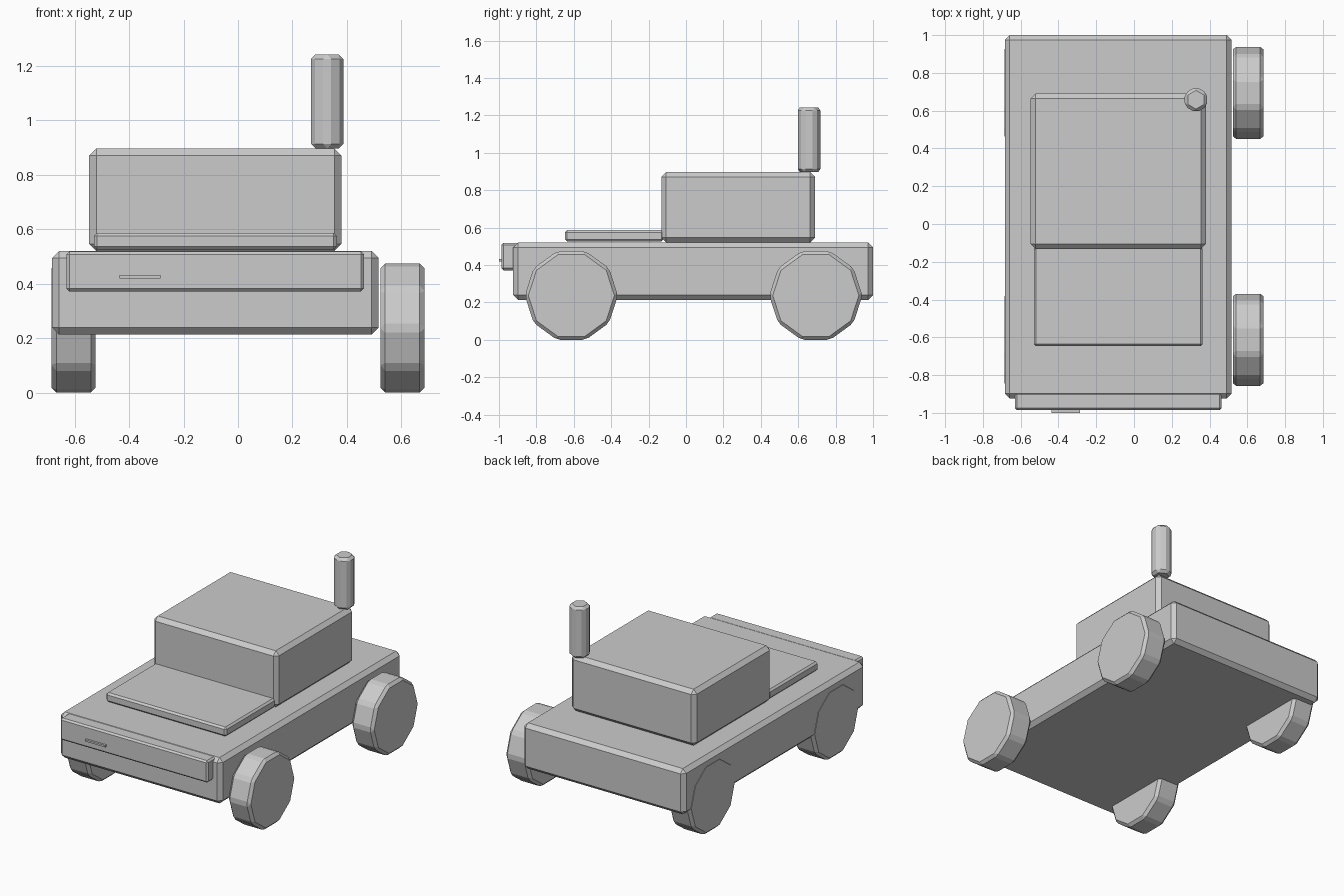
import bpy, math
from mathutils import Matrix

if "Cube" in bpy.data.objects:
    bpy.data.objects.remove(bpy.data.objects["Cube"])


def finish(obj, name, bevel):
    obj.name = name
    if bevel:
        m = obj.modifiers.new("Chamfer", 'BEVEL')
        m.width = bevel
        m.segments = 1
        m.limit_method = 'ANGLE'
        m.angle_limit = math.radians(30)
    return obj


def box(name, lo, hi, bevel):
    bpy.ops.mesh.primitive_cube_add(size=1)
    o = bpy.context.object
    center = [(a + b) / 2 for a, b in zip(lo, hi)]
    size = [b - a for a, b in zip(lo, hi)]
    o.data.transform(Matrix.Translation(center) @ Matrix.Diagonal((*size, 1)))
    return finish(o, name, bevel)


def prism(name, sides, radius, depth, center, rot, bevel):
    bpy.ops.mesh.primitive_cylinder_add(vertices=sides, radius=radius, depth=depth)
    o = bpy.context.object
    o.data.transform(Matrix.Translation(center) @ rot)
    return finish(o, name, bevel)


# Body and cabin (offset to the left of the wheel track)
box("chassis", (-0.684, -0.924, 0.213), (0.517, 1.0, 0.52), 0.026)
box("cabin", (-0.547, -0.132, 0.52), (0.38, 0.69, 0.897), 0.026)
box("hood", (-0.53, -0.647, 0.525), (0.363, -0.12, 0.587), 0.012)

# Front bumper with a small flat badge plate
box("bumper", (-0.631, -0.986, 0.372), (0.463, -0.892, 0.519), 0.011)
box("bumper_plate", (-0.436, -1.0, 0.42), (-0.285, -0.98, 0.432), 0)

# Exhaust stack, six sided
prism("exhaust_stack", 6, 0.069, 0.346, (0.328, 0.658, 1.07), Matrix.Identity(4), 0.017)

# Four ten-sided wheels, flat side down
to_side = Matrix.Rotation(math.pi / 2, 4, 'Y') 
for side, sx in (("left", -1), ("right", 1)):
    for end, y in (("front", -0.613), ("rear", 0.694)):
        prism(f"wheel_{end}_{side}", 10, 0.249, 0.163,
              (sx * 0.6045, y, 0.237), to_side, 0.018)
